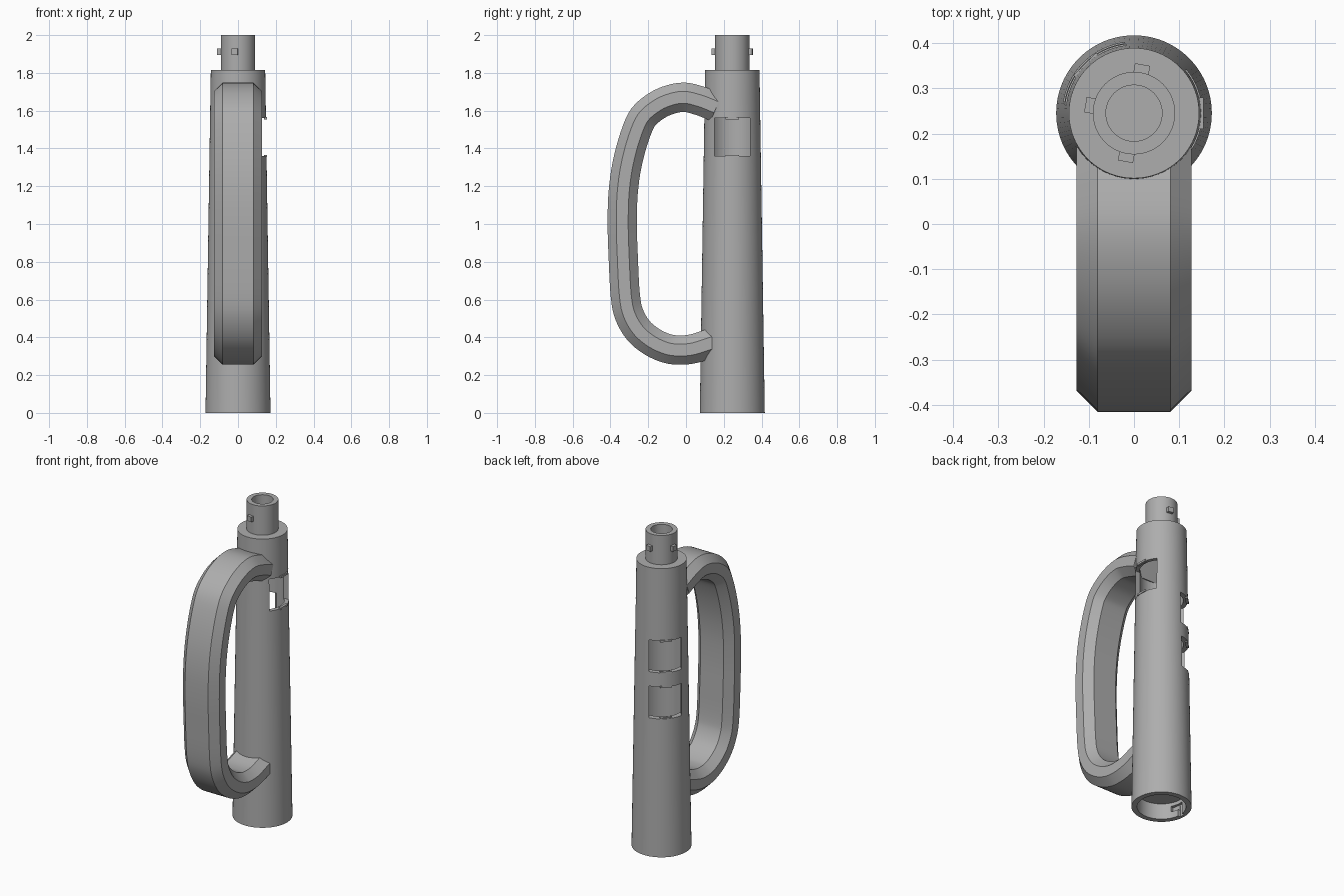
import bpy, bmesh, math
from mathutils import Vector, Matrix

cube = bpy.data.objects.get("Cube")
if cube:
    bpy.data.objects.remove(cube)

AXIS = Vector((0, 0.245, 0))      # centre line of the tube

grey = bpy.data.materials.new("plain grey")
grey.use_nodes = True
COLOUR = (0.42, 0.42, 0.42, 1)
grey.diffuse_color = COLOUR
grey.node_tree.nodes["Principled BSDF"].inputs["Base Color"].default_value = COLOUR


def make_object(name, bm, at=AXIS, helper=False):
    bmesh.ops.recalc_face_normals(bm, faces=bm.faces[:])
    mesh = bpy.data.meshes.new(name)
    bm.to_mesh(mesh)
    bm.free()
    mesh.materials.append(grey)
    obj = bpy.data.objects.new(name, mesh)
    obj.location = at
    bpy.context.collection.objects.link(obj)
    obj.hide_render = helper
    if helper:
        obj.hide_set(True)
    return obj


def lathe(name, profile, helper=False, steps=96):
    """Turn a (radius, height) profile that starts and ends on the axis."""
    bm = bmesh.new()
    verts = [bm.verts.new((r, 0, z)) for r, z in profile]
    edges = [bm.edges.new(pair) for pair in zip(verts, verts[1:])]
    bmesh.ops.spin(bm, geom=verts + edges, axis=(0, 0, 1), cent=(0, 0, 0),
                   steps=steps, angle=math.tau)
    bmesh.ops.remove_doubles(bm, verts=bm.verts[:], dist=1e-4)
    return make_object(name, bm, helper=helper)


def radial_box(name, angle, radius, z, size, helper=False):
    """Box standing off the axis; size is (radial, sideways, height)."""
    bm = bmesh.new()
    bmesh.ops.create_cube(bm, size=1, matrix=(
        Matrix.Rotation(math.radians(angle), 4, 'Z')
        @ Matrix.Translation((radius, 0, z))
        @ Matrix.Diagonal((*size, 1))))
    return make_object(name, bm, helper=helper)


def cut(target, cutter):
    mod = target.modifiers.new(cutter.name, 'BOOLEAN')
    mod.operation = 'DIFFERENCE'
    mod.solver = 'EXACT'
    mod.object = cutter


def smooth(obj, angle=30):
    bpy.ops.object.select_all(action='DESELECT')
    obj.select_set(True)
    bpy.context.view_layer.objects.active = obj
    bpy.ops.object.shade_smooth_by_angle(angle=math.radians(angle))


# Tapered tube with a bottom socket and a bored neck
tube = lathe("tube", [
    (0, 0.1), (0.14, 0.1), (0.14, 0), (0.172, 0), (0.144, 1.815),
    (0.091, 1.815), (0.091, 2), (0.062, 2), (0.062, 1.84), (0, 1.84)])
smooth(tube)

# Hollow inside
cut(tube, lathe("cavity_cutter", [(0, 0.13), (0.125, 0.13), (0.125, 1.76), (0, 1.76)],
                helper=True))

# Windows, each with a small clip at its top and bottom edge
WINDOW = 0.2
for name, angle, z in (("side", 0, 1.46), ("upper_back", 135, 1.26), ("lower_back", 135, 0.97)):
    cut(tube, radial_box(name + "_window_cutter", angle, 0.15, z, (0.15, 0.19, WINDOW), True))
    for end, sign in (("top", 1), ("bottom", -1)):
        radial_box(f"{name}_{end}_clip", angle, 0.146, z + sign * WINDOW / 2,
                   (0.016, 0.07, 0.012))

# L-shaped locking slot inside the socket
cut(tube, radial_box("slot_entry_cutter", 180, 0.14, 0.03, (0.03, 0.035, 0.09), True))
cut(tube, radial_box("slot_turn_cutter", 190, 0.14, 0.06, (0.03, 0.085, 0.035), True))

# Locking lugs on the neck
for i, angle in enumerate((80, 170, 260)):
    radial_box(f"neck_lug_{i + 1}", angle, 0.097, 1.912, (0.024, 0.034, 0.032))


# Handle: chamfered section swept along its outer (y, z) outline
def spline(points, steps=4):
    pts = [Vector(p) for p in points]
    pts = [2 * pts[0] - pts[1]] + pts + [2 * pts[-1] - pts[-2]]
    out = []
    for a, b, c, d in zip(pts, pts[1:], pts[2:], pts[3:]):
        for k in range(steps):
            t = k / steps
            out.append(0.5 * (2 * b + (c - a) * t + (2 * a - 5 * b + 4 * c - d) * t ** 2
                              + (3 * b - a - 3 * c + d) * t ** 3))
    return out + [pts[-2]]


outline = spline([
    (0.19, 1.69), (0.1, 1.725), (0, 1.748), (-0.1, 1.735), (-0.2, 1.69), (-0.29, 1.61),
    (-0.345, 1.49), (-0.388, 1.33), (-0.41, 1.17), (-0.415, 1), (-0.41, 0.83),
    (-0.398, 0.61), (-0.372, 0.49), (-0.31, 0.385), (-0.22, 0.31), (-0.12, 0.266),
    (-0.03, 0.255), (0.06, 0.265), (0.17, 0.3)])
HALF, DEEP, CHAMFER = 0.127, 0.155, 0.046
half_section = [(HALF - CHAMFER, 0), (HALF, CHAMFER), (HALF, DEEP - CHAMFER),
                (HALF - CHAMFER, DEEP)]
section = half_section + [(-x, d) for x, d in reversed(half_section)]

bm = bmesh.new()
rings = []
for i, p in enumerate(outline):
    tangent = (outline[min(i + 1, len(outline) - 1)] - outline[max(i - 1, 0)]).normalized()
    inward = Vector((-tangent.y, tangent.x))
    rings.append([bm.verts.new((x, *(p + inward * d))) for x, d in section])
for a, b in zip(rings, rings[1:]):
    for k in range(len(section)):
        n = (k + 1) % len(section)
        bm.faces.new((a[k], a[n], b[n], b[k]))
bm.faces.new(rings[0])
bm.faces.new(rings[-1])
smooth(make_object("handle", bm, at=(0, 0, 0)))
